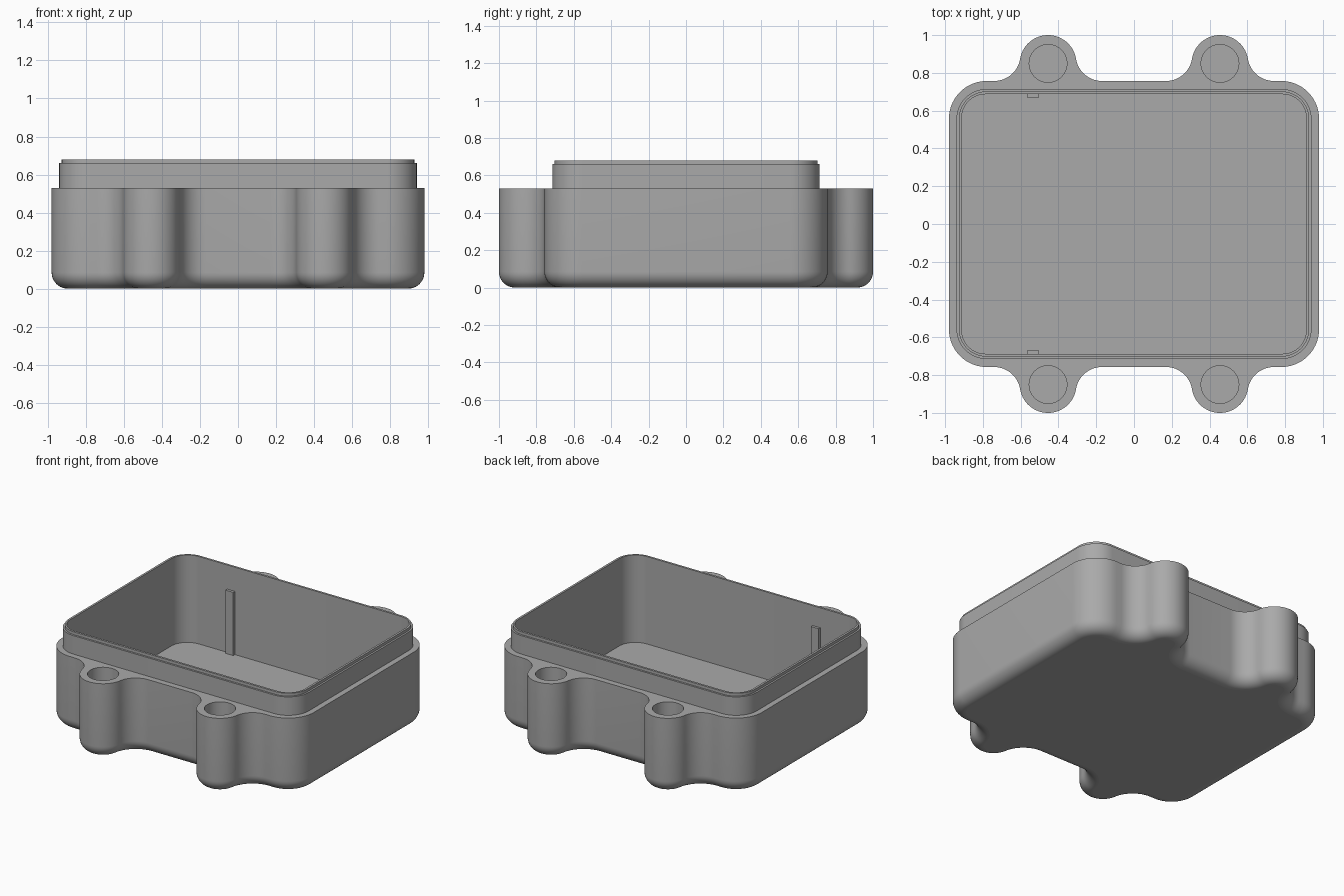
import bpy, bmesh
from math import sin, cos, asin, sqrt, pi, radians

cube = bpy.data.objects.get("Cube")
if cube:
    bpy.data.objects.remove(cube, do_unlink=True)

grey = bpy.data.materials.new("plain grey")
grey.use_nodes = True
colour = (0.4, 0.4, 0.4, 1)
grey.diffuse_color = colour
grey.node_tree.nodes["Principled BSDF"].inputs["Base Color"].default_value = colour

# Main dimensions
HALF_X, HALF_Y, CORNER = 0.98, 0.757, 0.2
TAB_X, TAB_Y, TAB_R, BLEND_R = 0.455, 0.85, 0.15, 0.14
HOLE_R, HOLE_FLOOR = 0.1, 0.1
BODY_TOP, RIM_STEP, RIM_TOP, FLOOR = 0.53, 0.66, 0.68, 0.065
BOTTOM_R = 0.085


def arc(cx, cy, r, a0, a1, n=14):
    return [(cx + r * cos(a0 + (a1 - a0) * i / n),
             cy + r * sin(a0 + (a1 - a0) * i / n)) for i in range(n + 1)]


def body_outline(inset):
    """Rounded rectangle with blended screw tabs, moved inward by inset."""
    cx, cy = HALF_X - CORNER, HALF_Y - CORNER
    rise = HALF_Y + BLEND_R - TAB_Y
    reach = TAB_R + BLEND_R
    run = sqrt(reach ** 2 - rise ** 2)
    t = asin(rise / reach)
    pts = arc(cx, cy, CORNER - inset, 0, pi / 2)
    for x in (TAB_X, -TAB_X):
        fy, fr = HALF_Y + BLEND_R, BLEND_R + inset
        pts += arc(x + run, fy, fr, 1.5 * pi, pi + t)
        pts += arc(x, TAB_Y, TAB_R - inset, t, pi - t, 28)[1:-1]
        pts += arc(x - run, fy, fr, 2 * pi - t, 1.5 * pi)
    pts += arc(-cx, cy, CORNER - inset, pi / 2, pi)
    return pts + [(-x, -y) for x, y in pts]


def rounded_rect(hx, hy, r):
    pts = []
    for k, (sx, sy) in enumerate(((1, 1), (-1, 1), (-1, -1), (1, -1))):
        pts += arc(sx * (hx - r), sy * (hy - r), r, k * pi / 2, (k + 1) * pi / 2)
    return pts


def loft(name, rings, loop=False):
    """Skin (outline, z) rings; cap both ends or close into a loop."""
    bm = bmesh.new()
    rows = [[bm.verts.new((x, y, z)) for x, y in pts] for pts, z in rings]
    pairs = list(zip(rows, rows[1:]))
    if loop:
        pairs.append((rows[-1], rows[0]))
    else:
        bm.faces.new(rows[0][::-1])
        bm.faces.new(rows[-1])
    for a, b in pairs:
        for i in range(len(a)):
            j = (i + 1) % len(a)
            bm.faces.new((a[i], a[j], b[j], b[i]))
    bmesh.ops.recalc_face_normals(bm, faces=bm.faces)
    mesh = bpy.data.meshes.new(name)
    bm.to_mesh(mesh)
    bm.free()
    obj = bpy.data.objects.new(name, mesh)
    bpy.context.collection.objects.link(obj)
    mesh.materials.append(grey)
    return obj


def activate(obj):
    bpy.ops.object.select_all(action='DESELECT')
    obj.select_set(True)
    bpy.context.view_layer.objects.active = obj


def cut(obj, cutter):
    activate(obj)
    mod = obj.modifiers.new("cut", 'BOOLEAN')
    mod.operation, mod.solver, mod.object = 'DIFFERENCE', 'EXACT', cutter
    bpy.ops.object.modifier_apply(modifier=mod.name)
    bpy.data.objects.remove(cutter, do_unlink=True)


def smooth(obj):
    activate(obj)
    bpy.ops.object.shade_smooth_by_angle(angle=radians(30))
    for p in obj.data.polygons:  # keep level faces truly flat
        if abs(p.normal.z) > 0.999:
            p.use_smooth = False


# Tray body with a rounded lower edge
STEPS = 10
rings = []
for i in range(STEPS + 1):
    a = pi / 2 * i / STEPS
    rings.append((body_outline(BOTTOM_R * (1 - sin(a))), BOTTOM_R * (1 - cos(a))))
rings.append((body_outline(0), BODY_TOP))
tray = loft("tray_body", rings)

# Hollow interior and blind screw holes
inner = rounded_rect(0.912, 0.687, 0.125)
cut(tray, loft("cavity_cutter", [(inner, FLOOR), (inner, 1)]))
for sx in (-1, 1):
    for sy in (-1, 1):
        circle = arc(sx * TAB_X, sy * TAB_Y, HOLE_R, 0, 2 * pi, 40)[:-1]
        cut(tray, loft("hole_cutter", [(circle, HOLE_FLOOR), (circle, 1)]))
smooth(tray)

# Stepped rim around the opening
outer = rounded_rect(0.94, 0.715, 0.16)
step = rounded_rect(0.927, 0.702, 0.145)
rim = loft("stepped_rim", [(inner, BODY_TOP), (outer, BODY_TOP), (outer, RIM_STEP),
                           (step, RIM_STEP), (step, RIM_TOP), (inner, RIM_TOP)], loop=True)
smooth(rim)

# Thin upright ribs on the front and back inner walls
for name, side, top in (("front_rib", -1, 0.54), ("back_rib", 1, 0.51)):
    y0, y1 = sorted((side * 0.668, side * 0.69))
    foot = [(-0.565, y0), (-0.505, y0), (-0.505, y1), (-0.565, y1)]
    loft(name, [(foot, FLOOR - 0.01), (foot, top)])
